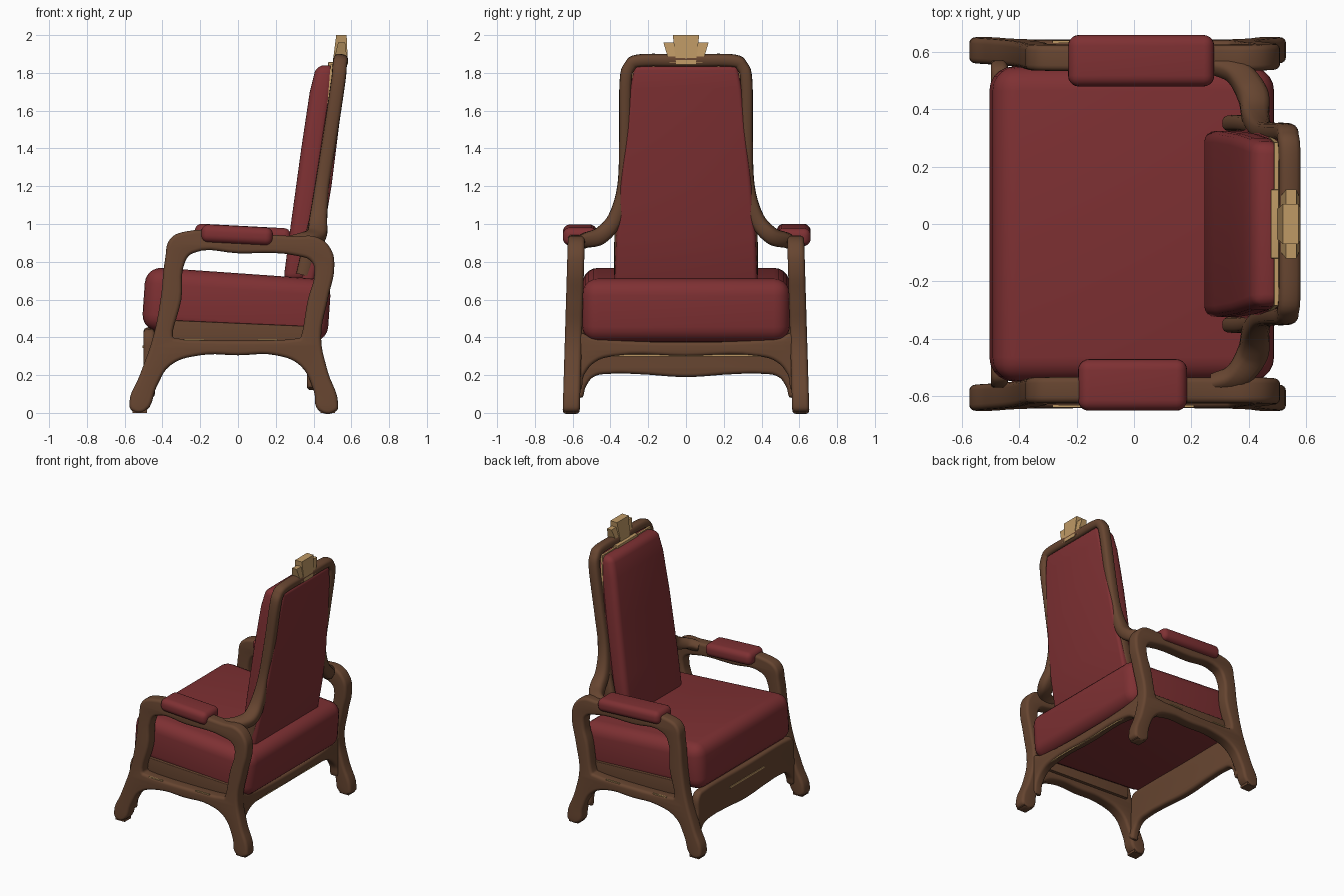
import bpy, bmesh, math
from mathutils import Vector

if "Cube" in bpy.data.objects:
    bpy.data.objects.remove(bpy.data.objects["Cube"])


def material(name, rgb):
    m = bpy.data.materials.new(name)
    m.diffuse_color = (*rgb, 1)
    m.use_nodes = True
    m.node_tree.nodes["Principled BSDF"].inputs["Base Color"].default_value = m.diffuse_color
    return m


WOOD = material("brown wood", (0.135, 0.06, 0.03))
RED = material("red upholstery", (0.21, 0.03, 0.033))
GOLD = material("pale gold", (0.52, 0.32, 0.13))


def finish(ob, mat, bevel=0, segs=4):
    ob.data.materials.clear()
    ob.data.materials.append(mat)
    bpy.ops.object.select_all(action='DESELECT')
    ob.select_set(True)
    bpy.context.view_layer.objects.active = ob
    if bevel:
        b = ob.modifiers.new("round", 'BEVEL')
        b.width, b.segments, b.limit_method = bevel, segs, 'ANGLE'
        bpy.ops.object.modifier_apply(modifier="round")
    bpy.ops.object.shade_smooth_by_angle(angle=math.radians(40))
    return ob


def from_bm(name, bm):
    bmesh.ops.recalc_face_normals(bm, faces=bm.faces)
    me = bpy.data.meshes.new(name)
    bm.to_mesh(me)
    bm.free()
    ob = bpy.data.objects.new(name, me)
    bpy.context.collection.objects.link(ob)
    return ob


def box(name, loc, size, mat, bevel=0, tilt=0):
    bm = bmesh.new()
    bmesh.ops.create_cube(bm, size=1)
    for v in bm.verts:
        v.co = Vector(v.co[i] * size[i] for i in range(3))
    ob = from_bm(name, bm)
    ob.location = loc
    ob.rotation_euler.y = math.radians(tilt)
    return finish(ob, mat, bevel, 5)


def skin(name, rings):
    bm = bmesh.new()
    vs = [[bm.verts.new(p) for p in r] for r in rings]
    n = len(vs[0])
    for a, b in zip(vs, vs[1:]):
        for i in range(n):
            bm.faces.new((a[i], a[(i + 1) % n], b[(i + 1) % n], b[i]))
    bm.faces.new(vs[0])
    bm.faces.new(vs[-1])
    return from_bm(name, bm)


def loft(name, secs, mat, bevel=0):
    """Stack of rectangles: (z, x front, x rear, half width)."""
    rings = [[(a, -h, z), (b, -h, z), (b, h, z), (a, h, z)] for z, a, b, h in secs]
    return finish(skin(name, rings), mat, bevel)


def sweep(name, pts, w, d, mat, axis=Vector((1, 0, -0.17))):
    """Rounded bar along a smooth path of (x, y, z, scale)."""
    P = [Vector(p) for p in pts]
    P = [2 * P[0] - P[1]] + P + [2 * P[-1] - P[-2]]
    path = []
    for i in range(1, len(P) - 2):
        a, b, c, e = P[i - 1:i + 3]
        for k in range(6):
            t = k / 6
            path.append(0.5 * (2 * b + (c - a) * t + (2 * a - 5 * b + 4 * c - e) * t * t
                               + (3 * b - a - 3 * c + e) * t ** 3))
    path.append(P[-2])
    rings = []
    for i, p in enumerate(path):
        t = (path[min(i + 1, len(path) - 1)] - path[max(i - 1, 0)]).to_3d().normalized()
        side = t.cross(axis).normalized()
        dep = side.cross(t)
        ring = []
        for k in range(16):
            c, s = math.cos(k * math.pi / 8), math.sin(k * math.pi / 8)
            c, s = (math.copysign(abs(q) ** 0.7, q) for q in (c, s))
            ring.append(p.to_3d() + p[3] * (side * w * c + dep * d * s))
        rings.append(ring)
    return finish(skin(name, rings), mat)


def outline(name, loops, half, place, mat):
    """Smooth filled outline with holes and rounded edges, mapped into 3D by place(u, v, w)."""
    r = 0.02
    cu = bpy.data.curves.new(name, 'CURVE')
    cu.dimensions, cu.fill_mode, cu.resolution_u = '2D', 'BOTH', 5
    cu.extrude, cu.bevel_depth, cu.bevel_resolution, cu.offset = half - r, r, 3, -r
    for loop in loops:
        sp = cu.splines.new('BEZIER')
        sp.bezier_points.add(len(loop) - 1)
        for bp, p in zip(sp.bezier_points, loop):
            bp.co = (*p, 0)
            bp.handle_left_type = bp.handle_right_type = 'AUTO'
        sp.use_cyclic_u = True
    tmp = bpy.data.objects.new(name + "_curve", cu)
    bpy.context.collection.objects.link(tmp)
    bpy.context.view_layer.update()
    dg = bpy.context.evaluated_depsgraph_get()
    me = bpy.data.meshes.new_from_object(tmp.evaluated_get(dg))
    bpy.data.objects.remove(tmp)
    bm = bmesh.new()
    bm.from_mesh(me)
    bmesh.ops.remove_doubles(bm, verts=bm.verts, dist=0.0003)
    for v in bm.verts:
        v.co = place(*v.co)
    return finish(from_bm(name, bm), mat)


# Side frames: legs, arm rail and arched lower rail in one outline with an opening
outer = [(-.575, .05), (-.56, .01), (-.49, .01), (-.43, .14), (-.36, .25), (-.2, .305), (0, .305),
         (.2, .305), (.33, .25), (.40, .12), (.43, .01), (.52, .01), (.53, .05), (.475, .22),
         (.44, .4), (.475, .6), (.51, .78), (.49, .87), (.42, .93), (.3, .935), (0, .955),
         (-.28, .96), (-.36, .92), (-.385, .82), (-.41, .6), (-.45, .4), (-.52, .2)]
hole = [(-.345, .41), (-.30, .6), (-.28, .8), (-.24, .845), (0, .845), (.32, .83), (.39, .8),
        (.405, .74), (.37, .6), (.335, .41), (.325, .395), (-.335, .395)]
for s, side in ((1, "far"), (-1, "near")):
    outline(f"side_frame_{side}", [outer, hole], 0.045,
            lambda u, v, w: (u, s * (0.608 - 0.03 * v + w), v), WOOD)
    for x, part in ((-.52, "front"), (.475, "rear")):
        box(f"{part}_foot_{side}", (x, s * .608, .012), (.075, .075, .024), WOOD)
    box(f"inner_rail_{side}", (0, s * .55, .415), (.78, .04, .12), WOOD, 0.005, 2.5)
    for x in (-.23, .155):
        box(f"side_trim_{side}", (x, s * .636, .386), (.11, .009, .008), GOLD)
    # Lower stub of the back post
    sweep(f"post_stub_{side}", [(.345, s * .352, .73, 1), (.385, s * .352, .9, 1),
                                (.43, s * .345, 1.08, 1)], .028, .038, WOOD)

# Front apron and arched rear rail
half_low = [(.56, .08), (.53, .14), (.49, .19), (.40, .207), (.25, .205)]
apron = half_low + [(0, .19)] + [(-y, z) for y, z in half_low[::-1]] \
    + [(-.57, .3), (-.55, .43), (-.5, .445), (0, .445), (.5, .445), (.55, .43), (.57, .3)]
outline("front_apron", [apron], 0.03, lambda u, v, w: (-.47 + w, u, v), WOOD)
half_arch = [(.57, .12), (.54, .2), (.48, .27), (.38, .3)]
arch = half_arch + [(0, .3)] + [(-y, z) for y, z in half_arch[::-1]] \
    + [(-.58, .3), (-.57, .42), (-.5, .4), (0, .375), (.5, .4), (.57, .42), (.58, .3)]
outline("rear_rail", [arch], 0.035, lambda u, v, w: (.40 + w, u, v), WOOD)
box("apron_trim", (-.501, 0, .35), (.008, .4, .012), GOLD)
box("rear_trim", (.42, 0, .304), (.008, .86, .009), GOLD)

# Seat cushion, leaning backwards
box("seat_cushion", (-.008, 0, .572), (.985, 1.10, .335), RED, 0.085, 4)

# Arm pads
box("arm_pad_near", (-.005, -.562, .942), (.38, .18, .095), RED, 0.038, 3)
box("arm_pad_far", (.025, .57, .942), (.51, .18, .095), RED, 0.038, 3)

# Back: front cushion, gold piping plate, rear upholstered panel
loft("back_cushion", [(.70, .24, .36, .325), (1.0, .28, .40, .325), (1.4, .335, .46, .315),
                      (1.7, .38, .50, .30), (1.84, .415, .515, .285)], RED, 0.04)
loft("back_piping", [(.85, .375, .383, .325), (1.4, .455, .465, .32), (1.845, .49, .505, .285)], GOLD)
loft("back_panel", [(.66, .33, .395, .38), (.93, .37, .45, .37), (1.2, .41, .495, .348),
                    (1.72, .48, .56, .295), (1.835, .50, .567, .272)], RED, 0.022)

# Back frame: from one arm up, over the top and down to the other arm
half = [(.28, .56, .90, 1), (.36, .53, .915, 1.2), (.415, .45, .94, 1.4), (.425, .375, 1.03, 1.25),
        (.445, .332, 1.2, 1), (.485, .322, 1.45, 1), (.53, .32, 1.75, 1), (.538, .298, 1.835, 1),
        (.543, .24, 1.866, 1)]
sweep("back_frame", half + [(.543, 0, 1.866, 1)] + [(x, -y, z, k) for x, y, z, k in half[::-1]],
      .032, .038, WOOD)

# Gold stepped crest
loft("crest_centre", [(1.845, .50, .582, .052), (2.0, .52, .575, .07)], GOLD)
loft("crest_wings", [(1.855, .505, .58, .088), (1.962, .53, .567, .12)], GOLD)
box("crest_base", (.505, 0, 1.842), (.055, .24, .03), GOLD, 0.004)
